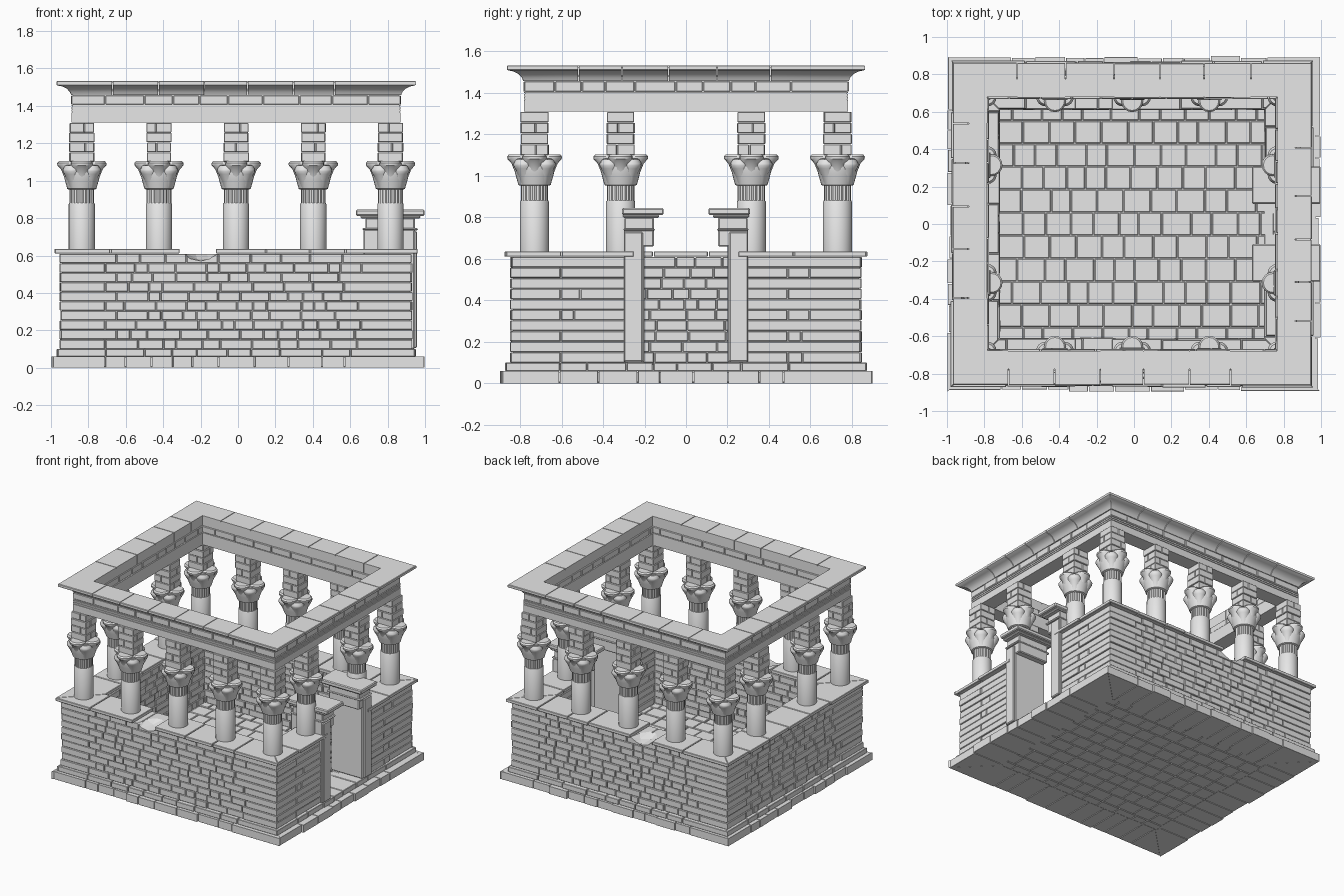
import bpy, bmesh, math, random
from mathutils import Vector, Matrix

random.seed(4)
old = bpy.data.objects.get("Cube")
if old:
    bpy.data.objects.remove(old)

stone = bpy.data.materials.new("grey_stone")
stone.use_nodes = True
stone.diffuse_color = (0.8, 0.8, 0.8, 1)
stone.node_tree.nodes["Principled BSDF"].inputs["Base Color"].default_value = (0.8, 0.8, 0.8, 1)

CX = -0.01  # the building sits slightly off the middle of its base


def finish(name, bm, bevel=0.0, smooth=False):
    bmesh.ops.remove_doubles(bm, verts=bm.verts, dist=1e-5)
    bmesh.ops.recalc_face_normals(bm, faces=bm.faces)
    mesh = bpy.data.meshes.new(name)
    bm.to_mesh(mesh)
    bm.free()
    mesh.materials.append(stone)
    ob = bpy.data.objects.new(name, mesh)
    bpy.context.collection.objects.link(ob)
    if smooth:
        bpy.ops.object.select_all(action='DESELECT')
        ob.select_set(True)
        bpy.context.view_layer.objects.active = ob
        bpy.ops.object.shade_smooth_by_angle(angle=math.radians(35))
    if bevel:
        mod = ob.modifiers.new("worn_edges", 'BEVEL')
        mod.width, mod.segments = bevel, 1
        mod.angle_limit = math.radians(50)
    return ob


def box(bm, x0, x1, y0, y1, z0, z1):
    centre = Vector((x0 + x1, y0 + y1, z0 + z1)) / 2
    size = Matrix.Diagonal((abs(x1 - x0), abs(y1 - y0), z1 - z0, 1))
    bmesh.ops.create_cube(bm, size=1, matrix=Matrix.Translation(centre) @ size)


def cuts(a, b, length, vary, corner=0.0):
    """Joint positions from a to b, with longer end blocks if asked."""
    out, t = [a], a + max(corner, length * random.uniform(1 - vary, 1 + vary))
    while t < b - max(corner, length * 0.5):
        out.append(t)
        t += length * random.uniform(1 - vary, 1 + vary)
    return out + [b]


def ring(bm, profile, hx, hy, cx=CX, length=9.0, vary=0.0, corner=0.0,
         jitter=0.0, gaps=None, joint=0.0025):
    """Blocks with a (outward, z) profile round a rectangle, mitred at corners."""
    for side in range(4):
        along, out = (hx, hy) if side % 2 == 0 else (hy, hx)
        turn = Matrix.Rotation(side * math.pi / 2, 3, 'Z')
        spans = [(-along, along)]
        if gaps and side in gaps:
            spans = [(-along, gaps[side][0]), (gaps[side][1], along)]
        for a, b in spans:
            c = cuts(a, b, length, vary, corner)
            for t0, t1 in zip(c, c[1:]):
                push = random.uniform(-jitter, jitter)
                ends = []
                for t, sign in ((t0, 1), (t1, -1)):
                    loop = []
                    for o, z in profile:
                        o += push
                        tt = math.copysign(along + o, t) if abs(t) == along else t + sign * joint
                        loop.append(bm.verts.new(turn @ Vector((tt, -out - o, z)) + Vector((cx, 0, 0))))
                    ends.append(loop)
                n = len(profile)
                bm.faces.new(ends[0])
                bm.faces.new(ends[1][::-1])
                for i in range(n):
                    j = (i + 1) % n
                    bm.faces.new((ends[0][i], ends[1][i], ends[1][j], ends[0][j]))


def slab(z0, z1, inner, outer=0.0):
    return [(-inner, z0), (outer, z0), (outer, z1), (-inner, z1)]


def lathe(bm, x, y, rings, sides=24, lean=(0, 0), reed=0.0):
    """Turned solid from (radius, z, slide) rings; slide moves it along lean."""
    loops = []
    for r, z, s in rings:
        loops.append([bm.verts.new((
            x + lean[0] * s + (r - reed * (k % 2)) * math.cos(k * math.tau / sides),
            y + lean[1] * s + (r - reed * (k % 2)) * math.sin(k * math.tau / sides), z))
            for k in range(sides)])
    bm.faces.new(loops[0])
    bm.faces.new(loops[-1])
    for lo, hi in zip(loops, loops[1:]):
        for k in range(sides):
            j = (k + 1) % sides
            bm.faces.new((lo[k], lo[j], hi[j], hi[k]))


# Base: plinth blocks, stepped course and floor paving
bm = bmesh.new()
ring(bm, slab(0, 0.06, 0.27), 0.99, 0.89, 0, 0.15, 0.35, 0.28, 0.008)
finish("plinth_blocks", bm, 0.004)
bm = bmesh.new()
ring(bm, slab(0.06, 0.1, 0.25), 0.957, 0.868, CX, 0.17, 0.35, 0.26, 0.004)
finish("stepped_course", bm, 0.004)
bm = bmesh.new()
rows, depth = 11, 1.35 / 11
for r in range(rows):
    y0 = -0.675 + r * depth
    c = cuts(-0.75, 0.75, 0.13, 0.25)
    for x0, x1 in zip(c, c[1:]):
        box(bm, x0 + 0.002, x1 - 0.002, y0 + 0.002, y0 + depth - 0.002, 0.001, 0.1 + random.uniform(-0.003, 0.002))
finish("floor_paving", bm, 0.004)
bm = bmesh.new()
box(bm, -0.97, 0.97, -0.87, 0.87, 0.006, 0.055)
box(bm, -0.93, 0.92, -0.84, 0.84, 0.05, 0.092)
finish("base_core", bm)

# Walls: brick courses over a recessed core, with a doorway on one side
door = {1: (-0.25, 0.25)}
bm = bmesh.new()
courses, height = 10, 0.051
for k in range(courses):
    z = 0.1 + k * height
    ring(bm, slab(z + 0.001, z + height - 0.001, 0.23), 0.94, 0.843, CX, 0.125, 0.5,
         0.24 + 0.06 * (k % 2), 0.005, door)
bricks = finish("wall_bricks", bm, 0.004)
bm = bmesh.new()
ring(bm, slab(0.095, 0.605, 0.21), 0.93, 0.833, gaps=door, joint=0)
core = finish("wall_core", bm)
bm = bmesh.new()
ring(bm, slab(0.611, 0.636, 0.255), 0.966, 0.87, CX, 0.24, 0.3, 0.27, 0.005,
     {0: (-0.3, -0.11), 1: (-0.25, 0.25), 2: (0.11, 0.3)})
finish("wall_coping", bm, 0.003)

# Broken hollows in the top of the front and back walls
bm = bmesh.new()
for y in (-0.85, 0.85):
    bmesh.ops.create_icosphere(bm, subdivisions=2, radius=1, matrix=Matrix.Translation(
        (-0.2, y, 0.655)) @ Matrix.Diagonal((0.11, 0.2, 0.085, 1)))
cutter = finish("hollow_cutter", bm)
cutter.hide_render = True
cutter.display_type = 'WIRE'
cutter.hide_set(True)
for ob in (bricks, core):
    mod = ob.modifiers.new("hollow", 'BOOLEAN')
    mod.operation, mod.solver, mod.object = 'DIFFERENCE', 'EXACT', cutter

# Columns: shaft, reeded neck, lobed capital and brick pier
spots = [(CX + 0.4125 * i, s * 0.73) for i in range(-2, 3) for s in (-1, 1)]
spots += [(CX + sx * 0.825, sy * 0.315) for sx in (-1, 1) for sy in (-1, 1)]
shafts, necks, capitals, piers = (bmesh.new() for _ in range(4))
for x, y in spots:
    lathe(shafts, x, y, [(0.07, 0.63, 0), (0.07, 0.875, 0), (0.066, 0.882, 0)], 32)
    lathe(necks, x, y, [(0.066, 0.88, 0), (0.066, 0.957, 0)], 40, reed=0.005)
    lathe(capitals, x, y, [(0.07, 0.953, 0), (0.078, 0.957, 0), (0.09, 1.0, 0),
                           (0.1, 1.04, 0), (0.1, 1.085, 0)], 32)
    for k in range(8):
        a = k * math.pi / 4
        lean = (math.cos(a), math.sin(a))
        if k % 2 == 0:   # tall flowers
            flower = [(0.03, 0.957, 0.048), (0.04, 1.02, 0.055), (0.046, 1.06, 0.065),
                      (0.058, 1.082, 0.073), (0.058, 1.094, 0.074), (0.05, 1.104, 0.073)]
        else:            # short flowers between them
            flower = [(0.03, 0.957, 0.048), (0.036, 1.0, 0.058), (0.046, 1.035, 0.068),
                      (0.05, 1.05, 0.072), (0.05, 1.06, 0.072), (0.04, 1.08, 0.07)]
        lathe(capitals, x, y, flower, 16, lean)
    for k in range(4):
        z, w = 1.1 + k * 0.0525, 0.066 + random.uniform(-0.003, 0.003)
        m = random.uniform(-0.025, 0.025)
        for lo, hi in ((-w, m - 0.0015), (m + 0.0015, w)):
            xs, ys = ((lo, hi), (-w, w)) if k % 2 else ((-w, w), (lo, hi))
            box(piers, x + xs[0], x + xs[1], y + ys[0], y + ys[1], z + 0.001, z + 0.0515)
finish("column_shafts", shafts, smooth=True)
finish("reeded_necks", necks)
finish("flower_capitals", capitals, smooth=True)
finish("brick_piers", piers, 0.003)

# Entablature: stepped beam, block frieze and flared cornice
bm = bmesh.new()
beam = [(-0.115, 1.31), (0, 1.31)]
for z in (1.365, 1.38, 1.395):
    beam += [(0, z), (-0.006, z), (-0.006, z + 0.004), (0, z + 0.004)]
ring(bm, beam + [(0, 1.405), (-0.115, 1.405)], 0.88, 0.782, joint=0)
finish("beam", bm)
bm = bmesh.new()
ring(bm, slab(1.407, 1.455, 0.112), 0.88, 0.782, CX, 0.16, 0.35, 0.15, 0.003)
finish("frieze_blocks", bm, 0.003)
bm = bmesh.new()
cornice = [(-0.105, 1.457), (0, 1.457), (0.008, 1.475), (0.024, 1.492), (0.048, 1.504),
           (0.074, 1.509), (0.079, 1.513), (0.079, 1.53), (0.075, 1.533), (-0.105, 1.533)]
ring(bm, cornice, 0.88, 0.782, CX, 0.235, 0.12, 0.22, 0.002)
finish("flared_cornice", bm, smooth=True)
bm = bmesh.new()
ring(bm, slab(1.4, 1.525, 0.095), 0.872, 0.774, joint=0)
finish("entablature_core", bm)

# Doorway: two mirrored jambs with broken lintel stubs and caps
for s, name in ((-1, "front_door_jamb"), (1, "back_door_jamb")):
    bm = bmesh.new()
    box(bm, 0.67, 0.945, s * 0.2, s * 0.3, 0.1, 0.74)
    box(bm, 0.937, 0.957, s * 0.208, s * 0.3, 0.105, 0.73)
    box(bm, 0.682, 0.945, s * 0.155, s * 0.297, 0.66, 0.8)
    box(bm, 0.665, 0.962, s * 0.15, s * 0.302, 0.735, 0.748)
    box(bm, 0.655, 0.975, s * 0.13, s * 0.305, 0.798, 0.815)
    box(bm, 0.63, 0.998, s * 0.108, s * 0.308, 0.812, 0.845)
    finish(name, bm, 0.006)
